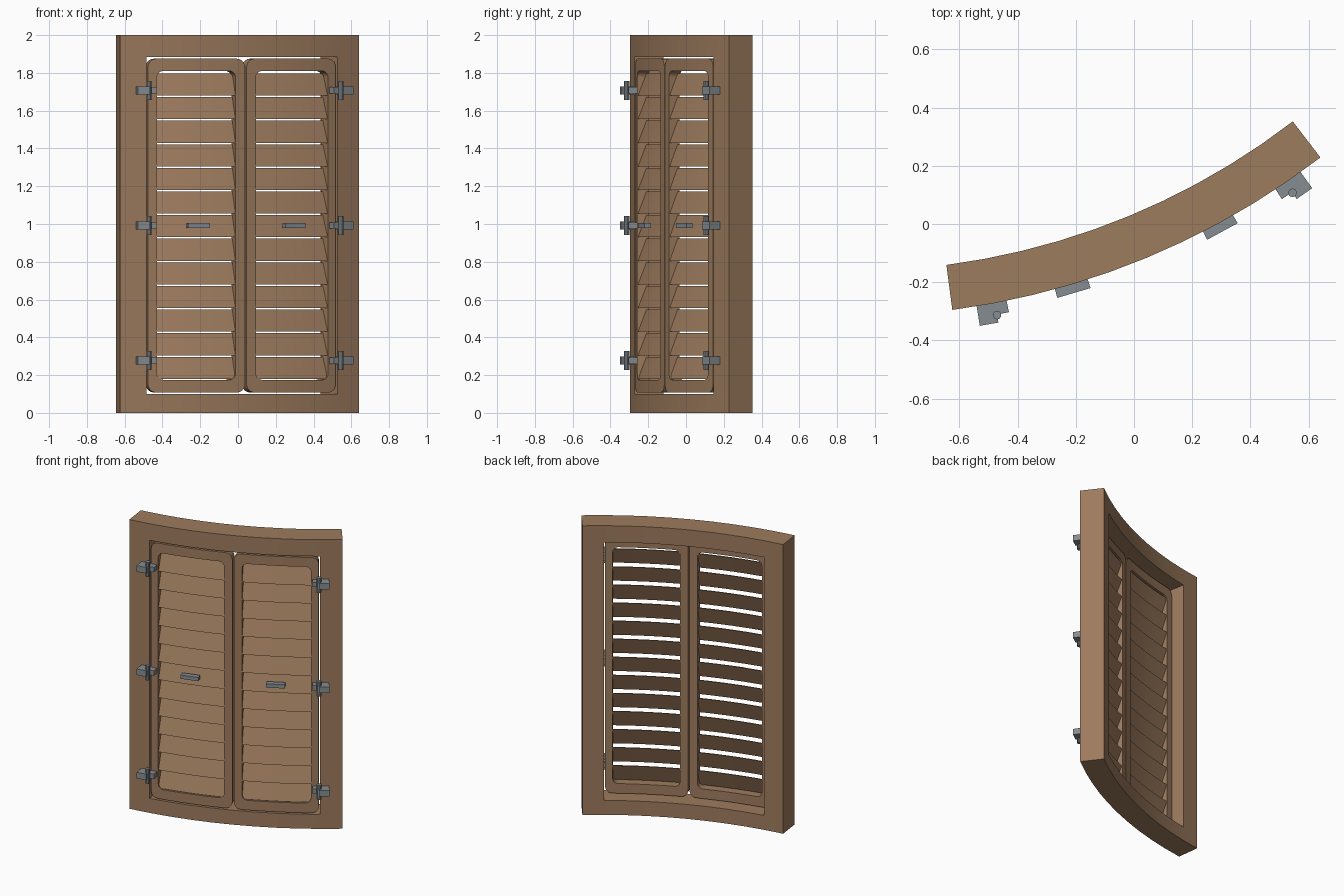
import bpy, bmesh, math

if "Cube" in bpy.data.objects:
    bpy.data.objects.remove(bpy.data.objects["Cube"])

R = 2.646                       # outer radius of the curved wall line
CX, CY = -0.97, 2.328           # axis of curvature
DEG = math.degrees(1 / R)       # degrees of arc per unit of length
MID = 22.5                      # centre line of the window


def material(name, rgb):
    m = bpy.data.materials.new(name)
    m.diffuse_color = (*rgb, 1)
    m.use_nodes = True
    m.node_tree.nodes["Principled BSDF"].inputs["Base Color"].default_value = m.diffuse_color
    return m


WOOD = material("brown_wood", (0.34, 0.20, 0.112))
METAL = material("grey_metal", (0.235, 0.265, 0.285))


def bend(a, r, z):
    t = math.radians(a)
    return (CX + r * math.sin(t), CY - r * math.cos(t), z)


def finish(name, bm, mat):
    bmesh.ops.recalc_face_normals(bm, faces=bm.faces[:])
    me = bpy.data.meshes.new(name)
    bm.to_mesh(me)
    bm.free()
    me.materials.append(mat)
    ob = bpy.data.objects.new(name, me)
    bpy.context.scene.collection.objects.link(ob)
    bpy.context.view_layer.objects.active = ob
    ob.select_set(True)
    bpy.ops.object.shade_smooth_by_angle(angle=math.radians(25))
    ob.select_set(False)
    return ob


def thicken(bm, depth):
    """Extrude flat (angle, radius, z) faces inward, then bend the result."""
    ext = bmesh.ops.extrude_face_region(bm, geom=bm.faces[:], use_keep_orig=True)
    for v in ext["geom"]:
        if isinstance(v, bmesh.types.BMVert):
            v.co.y -= depth
    for v in bm.verts:
        v.co = bend(*v.co)


def spread(a0, a1, n):
    return [a0 + (a1 - a0) * i / n for i in range(n + 1)]


def panel(name, angles, zs, r, depth, mat, hole=None, lean=0.0):
    """Curved slab on a grid; hole(i, j) skips cells, lean tips the top inward."""
    bm = bmesh.new()
    g = [[bm.verts.new((a, r - lean * (z - zs[0]) / (zs[-1] - zs[0]), z)) for z in zs]
         for a in angles]
    for i in range(len(angles) - 1):
        for j in range(len(zs) - 1):
            if not (hole and hole(i, j)):
                bm.faces.new((g[i][j], g[i + 1][j], g[i + 1][j + 1], g[i][j + 1]))
    thicken(bm, depth)
    return finish(name, bm, mat)


def rounded_loop(a0, a1, z0, z1, rad, corner=5, span=6):
    pts = []
    ra = rad * DEG
    for cx, cz, start in ((a1 - ra, z0 + rad, -90), (a1 - ra, z1 - rad, 0),
                          (a0 + ra, z1 - rad, 90), (a0 + ra, z0 + rad, 180)):
        for k in range(corner + 1):
            t = math.radians(start + 90 * k / corner)
            pts.append((cx + ra * math.cos(t), cz + rad * math.sin(t)))
        # extra points along top and bottom so the rails follow the curve
        if start in (0, 180):
            x0, x1 = (a1 - ra, a0 + ra) if start == 0 else (a0 + ra, a1 - ra)
            z = z1 if start == 0 else z0
            pts += [(x, z) for x in spread(x0, x1, span)[1:-1]]
    return pts


def ring(name, outer, inner, r, depth, mat):
    bm = bmesh.new()
    lo, li = [[bm.verts.new((a, r, z)) for a, z in loop] for loop in (outer, inner)]
    n = len(lo)
    for i in range(n):
        j = (i + 1) % n
        bm.faces.new((lo[i], lo[j], li[j], li[i]))
    thicken(bm, depth)
    return finish(name, bm, mat)


def pin(name, a, r, z, radius, height):
    bm = bmesh.new()
    bmesh.ops.create_cone(bm, cap_ends=True, segments=10, radius1=radius,
                          radius2=radius, depth=height)
    bmesh.ops.translate(bm, verts=bm.verts[:], vec=bend(a, r, z))
    return finish(name, bm, METAL)


# Window frame with a rectangular opening
frame_angles = [7.5] + spread(10.58, 34.42, 8) + [37.5]
panel("window_frame", frame_angles, [0, 0.10, 1.885, 2.0], R, 0.156, WOOD,
      hole=lambda i, j: j == 1 and 0 < i < len(frame_angles) - 2)

for side, label in ((-1, "left"), (1, "right")):
    def arc(d0, d1):
        return sorted((MID + side * d0, MID + side * d1))

    # Shutter leaf with rounded corners
    ring(label + "_shutter_frame",
         rounded_loop(*arc(0.1, 11.75), 0.108, 1.875, 0.045),
         rounded_loop(*arc(1.25, 10.7), 0.175, 1.81, 0.035), R - 0.004, 0.062, WOOD)

    # Tilted louvre slats
    for k in range(13):
        z = 0.18 + 0.125 * k
        panel(f"{label}_slat_{k + 1}", spread(*arc(1.2, 10.75), 6),
              [z, z + 0.117], R - 0.008, 0.008, WOOD, lean=0.046)

    # Pull handle
    panel(label + "_handle", arc(4.65, 7.2), [0.98, 1.006], 2.677, 0.036, METAL)

    # Hinges: wall block, leaf plate and vertical pin
    for k, z in enumerate((0.277, 0.992, 1.707)):
        tag = f"{label}_hinge_{k + 1}"
        panel(tag + "_block", arc(11.8, 13.17), [z - 0.021, z + 0.021], 2.714, 0.075, METAL)
        panel(tag + "_plate", arc(10.9, 11.85), [z - 0.017, z + 0.017], 2.686, 0.05, METAL)
        pin(tag + "_pin", MID + side * 11.8, 2.688, z, 0.015, 0.102)
